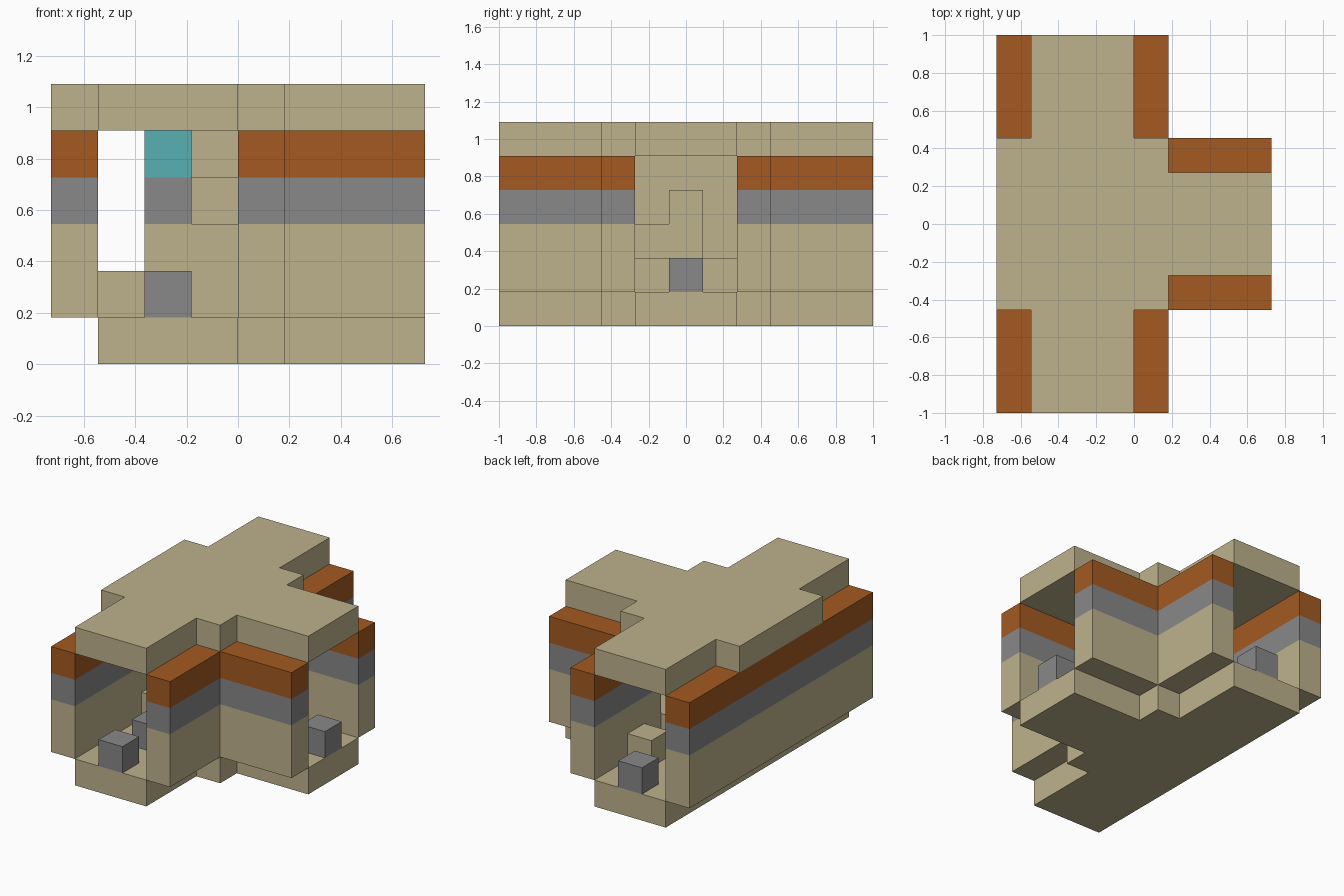
import bpy
import bmesh

U = 2 / 11  # size of one block
LEVELS = (1, 3, 4, 5)  # heights where the wall bands change

cube = bpy.data.objects.get("Cube")
if cube:
    bpy.data.objects.remove(cube, do_unlink=True)


def material(name, rgb):
    mat = bpy.data.materials.new(name)
    mat.use_nodes = True
    mat.diffuse_color = (*rgb, 1)
    bsdf = next(n for n in mat.node_tree.nodes if n.type == "BSDF_PRINCIPLED")
    bsdf.inputs["Base Color"].default_value = (*rgb, 1)
    bsdf.inputs["Roughness"].default_value = 0.9
    return mat


SAND = material("sandstone", (0.515, 0.445, 0.262))
GREY = material("grey stone", (0.246, 0.246, 0.246))
RUST = material("rust orange", (0.366, 0.102, 0.015))
TEAL = material("teal", (0.098, 0.434, 0.456))


def prism(name, outline, levels, mats):
    """Extrude a plan outline through the levels, one material per storey."""
    bm = bmesh.new()
    rings = [[bm.verts.new(((x - 4) * U, (y - 5.5) * U, z * U)) for x, y in outline]
             for z in levels]
    n = len(outline)
    bm.faces.new(rings[0][::-1])
    bm.faces.new(rings[-1]).material_index = len(mats) - 1
    for band in range(len(mats)):
        low, high = rings[band], rings[band + 1]
        for i in range(n):
            j = (i + 1) % n
            bm.faces.new((low[i], low[j], high[j], high[i])).material_index = band
    bmesh.ops.recalc_face_normals(bm, faces=bm.faces)
    mesh = bpy.data.meshes.new(name)
    bm.to_mesh(mesh)
    bm.free()
    for mat in mats:
        mesh.materials.append(mat)
    obj = bpy.data.objects.new(name, mesh)
    bpy.context.collection.objects.link(obj)
    return obj


def rect(x0, x1, y0, y1):
    return [(x0, y0), (x1, y0), (x1, y1), (x0, y1)]


def box(name, x, y, z, mat):
    return prism(name, rect(*x, *y), z, [mat])


def flipped(outline):
    """Mirror a plan outline front to back."""
    return [(x, 11 - y) for x, y in reversed(outline)]


# Floor and roof share the stepped T plan; the roof also covers the long wall
half = [(1, 0), (4, 0), (4, 3), (5, 3), (5, 4), (8, 4)]
plan = half + flipped(half)
prism("floor", plan, (0, 1), [SAND])
prism("roof", plan + [(1, 8), (0, 8), (0, 3), (1, 3)], (5, 6), [SAND])

# Banded walls: one long wall and two mirrored corner walls
bands = [SAND, GREY, RUST]
prism("long_wall", rect(0, 1, 0, 11), LEVELS, bands)
corner = [(4, 0), (5, 0), (5, 3), (8, 3), (8, 4), (4, 4)]
prism("front_corner_wall", corner, LEVELS, bands)
prism("back_corner_wall", flipped(corner), LEVELS, bands)

# Central platform, core and steps
box("platform", (1, 5), (4, 7), (1, 2), SAND)
box("core", (2, 3), (4, 7), (2, 5), SAND)
box("low_step", (3, 4), (4, 5), (2, 3), SAND)
box("high_step", (3, 4), (5, 6), (2, 4), SAND)
box("upper_block", (3, 4), (7, 8), (4, 5), SAND)
box("back_step", (3, 4), (8, 9), (1, 2), SAND)

# Panels on the front of the core
box("grey_panel", (2, 3), (3.97, 4), (3, 4), GREY)
box("teal_panel", (2, 3), (3.97, 4), (4, 5), TEAL)

# Stone posts in the openings
for name, x, y in (("front_post", 2, 0), ("inner_post", 2, 2),
                   ("back_post", 2, 10), ("side_post", 7, 5)):
    box(name, (x, x + 1), (y, y + 1), (1, 2), GREY)
